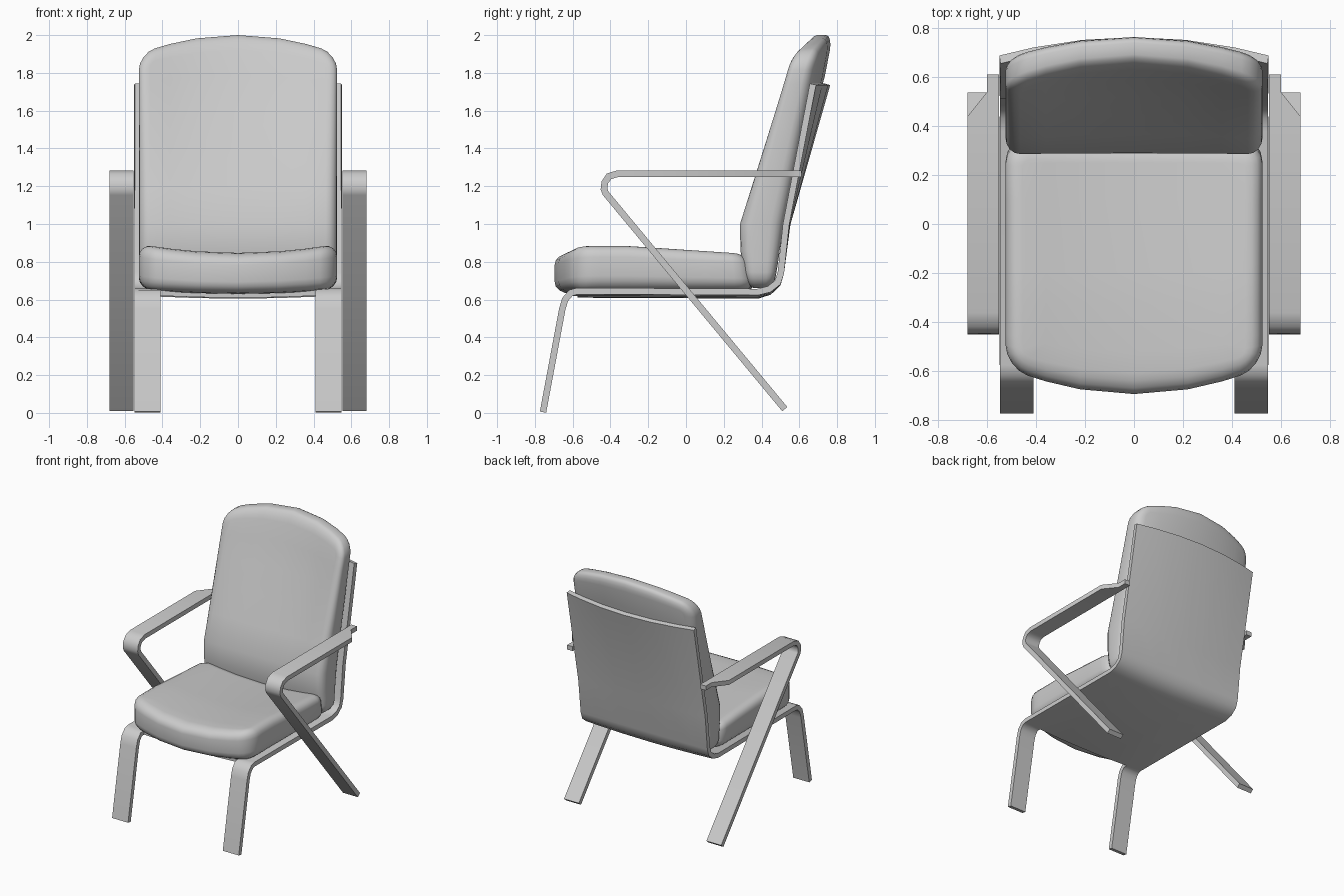
import bpy, bmesh, math

if "Cube" in bpy.data.objects:
    bpy.data.objects.remove(bpy.data.objects["Cube"])


def clamp(t):
    return max(0.0, min(1.0, t))


def interp(pts, t):
    """Piecewise-linear lookup in a list of (t, value)."""
    if t <= pts[0][0]:
        return pts[0][1]
    for (a, va), (b, vb) in zip(pts, pts[1:]):
        if t <= b:
            return va + (vb - va) * (t - a) / (b - a)
    return pts[-1][1]


def finish(name, bm, mods=(), angle=40):
    bmesh.ops.recalc_face_normals(bm, faces=bm.faces)
    me = bpy.data.meshes.new(name)
    bm.to_mesh(me)
    bm.free()
    ob = bpy.data.objects.new(name, me)
    bpy.context.collection.objects.link(ob)
    bpy.ops.object.select_all(action='DESELECT')
    ob.select_set(True)
    bpy.context.view_layer.objects.active = ob
    for kind, props in mods:
        m = ob.modifiers.new(kind.lower(), kind)
        for k, v in props.items():
            setattr(m, k, v)
        bpy.ops.object.modifier_apply(modifier=m.name)
    bpy.ops.object.shade_smooth_by_angle(angle=math.radians(angle))
    return ob


def grid(rows, skip=lambda r, c: False):
    """Sheet from rows of points, leaving out skipped cells."""
    bm = bmesh.new()
    vs = [[bm.verts.new(p) for p in row] for row in rows]
    for r in range(len(vs) - 1):
        for c in range(len(vs[0]) - 1):
            if not skip(r, c):
                bm.faces.new((vs[r][c], vs[r][c + 1], vs[r + 1][c + 1], vs[r + 1][c]))
    loose = [v for v in bm.verts if not v.link_faces]
    bmesh.ops.delete(bm, geom=loose, context='VERTS')
    return bm


def solid(t):
    return ('SOLIDIFY', dict(thickness=t, offset=0, use_even_offset=True))


# Bent shell: front legs, seat pan and back in one sheet (y, z, bow back, sag down)
profile = [(-.757, .004, 0, 0), (-.655, .55, 0, 0), (-.64, .60, 0, 0), (-.61, .635, 0, 0),
           (-.575, .645, 0, .018), (.38, .64, 0, .018), (.44, .655, 0, .014),
           (.485, .69, 0, .006), (.502, .74, 0, 0), (.53, 1.0, .006, 0), (.672, 1.74, .075, 0)]
cols = [-.548, -.41, -.21, 0, .21, .41, .548]
rows = []
for y, z, bow, sag in profile:
    row = []
    for x in cols:
        p = 1 - (x / .548) ** 2
        row.append((x, y + bow * p, z - sag * p))
    rows.append(row)
finish("bent_shell", grid(rows, lambda r, c: r < 4 and 1 <= c <= 4), [solid(.034)])

# Arms: one ribbon for rear leg and armrest, narrowing where it meets the back
path = [(.523, .02, .68), (-.425, 1.162, .68), (-.434, 1.185, .68), (-.43, 1.22, .68),
        (-.408, 1.252, .68), (-.36, 1.267, .68), (.44, 1.267, .68), (.54, 1.267, .60),
        (.612, 1.267, .60)]
rows = [[(.552, y, z), (x1, y, z)] for y, z, x1 in path]
finish("arm_and_rear_leg", grid(rows), [solid(.035), ('MIRROR', {})])


def cushion(name, u0, u1, thick, corner, edge, cuts, warp):
    """Rounded slab in (x, u, w), then warped into place."""
    bm = bmesh.new()
    bmesh.ops.create_cube(bm, size=1)
    for v in bm.verts:
        v.co.x *= 1.05
        v.co.y = u0 + (v.co.y + .5) * (u1 - u0)
        v.co.z = (v.co.z + .5) * thick
    up = [e for e in bm.edges if abs(e.verts[0].co.z - e.verts[1].co.z) > .01]
    bmesh.ops.bevel(bm, geom=up, offset=corner, segments=4, profile=.5, affect='EDGES')
    rim = [e for e in bm.edges if abs(e.verts[0].co.z - e.verts[1].co.z) < .001]
    bmesh.ops.bevel(bm, geom=rim, offset=edge, segments=4, profile=.5, affect='EDGES')
    planes = [((x, 0, 0), (1, 0, 0)) for x in (-.36, -.22, 0, .22, .36)]
    planes += [((0, u, 0), (0, 1, 0)) for u in cuts]
    for co, no in planes:
        bmesh.ops.bisect_plane(bm, geom=bm.verts[:] + bm.edges[:] + bm.faces[:],
                               plane_co=co, plane_no=no)
    for v in bm.verts:
        x, u, w = v.co
        v.co = warp(x, u, w / thick, 1 - (x / .525) ** 2)
    finish(name, bm, angle=50)


# Seat cushion: dished across, bowed at the front, dropping to the rear
def seat_warp(x, u, w, p):
    top = interp([(-.3, .895), (.3, .855)], u) - .048 * p
    bottom = .655 - .025 * p
    y = u - .11 * p * clamp((-.2 - u) / .38) + .03 * (1 - w) * clamp((u - .1) / .2)
    return x, y, bottom + (top - bottom) * w


cushion("seat_cushion", -.585, .33, .24, .09, .07, (-.45, -.3, -.2, .1, .25), seat_warp)


# Back cushion: leaning, bowed backwards and arched along the top
def back_warp(x, u, w, p):
    z = u + .1 * p * clamp((u - 1.6) / .3)
    front = interp([(.66, .32), (.86, .288), (1.0, .285), (1.86, .54), (2.0, .585)], z)
    rear = interp([(.66, .465), (.8, .488), (1.0, .515), (1.74, .655), (2.0, .705)], z)
    bow = .072 * p * clamp((z - .95) / .8)
    return x, front + (rear - front) * w + bow, z


cushion("back_cushion", .66, 1.90, .2, .085, .06, (.8, .86, 1.0, 1.2, 1.4, 1.6, 1.74), back_warp)
